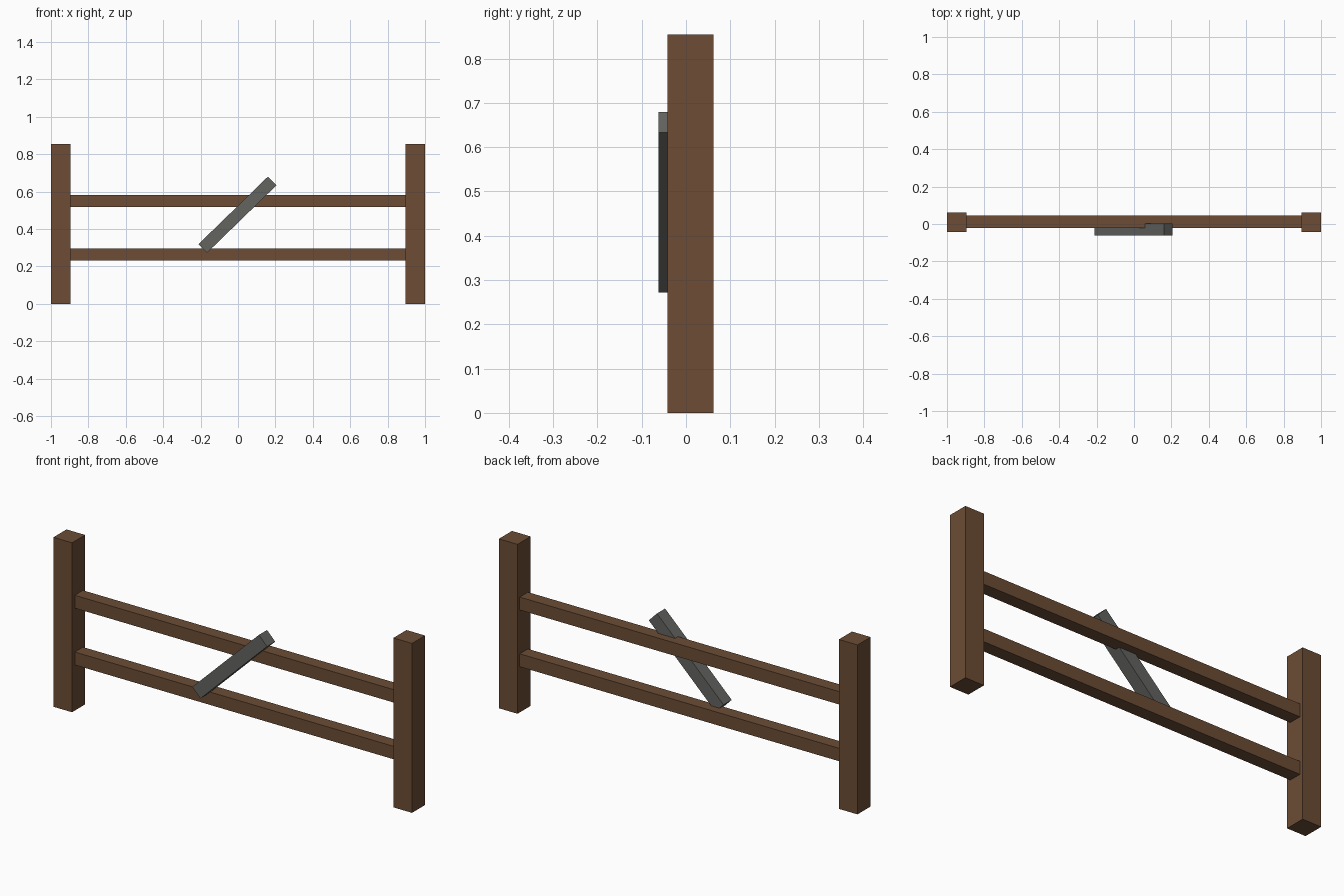
import bpy, math

if "Cube" in bpy.data.objects:
    bpy.data.objects.remove(bpy.data.objects["Cube"])


def material(name, rgb):
    m = bpy.data.materials.new(name)
    m.diffuse_color = (*rgb, 1)
    m.use_nodes = True
    m.node_tree.nodes["Principled BSDF"].inputs["Base Color"].default_value = m.diffuse_color
    return m


def block(name, center, size, mat, tilt=0.0):
    bpy.ops.mesh.primitive_cube_add(size=1, location=center)
    ob = bpy.context.object
    ob.name = name
    ob.scale = size
    bpy.ops.object.transform_apply(location=False, rotation=False, scale=True)
    ob.rotation_euler = (0, -tilt, 0)
    ob.data.materials.append(mat)
    return ob


wood = material("brown_wood", (0.15, 0.073, 0.036))
grey = material("weathered_grey", (0.125, 0.125, 0.117))

# Upright posts
for side, x in (("left", -0.948), ("right", 0.948)):
    block(side + "_post", (x, 0.01, 0.427), (0.104, 0.104, 0.854), wood)

# Horizontal rails between the posts
for level, z in (("lower", 0.263), ("upper", 0.549)):
    block(level + "_rail", (0, 0.012, z), (1.794, 0.065, 0.065), wood)

# Loose diagonal brace, set slightly forward of the rails
block("diagonal_brace", (-0.003, -0.0295, 0.476), (0.518, 0.065, 0.065),
      grey, math.radians(44.2))
